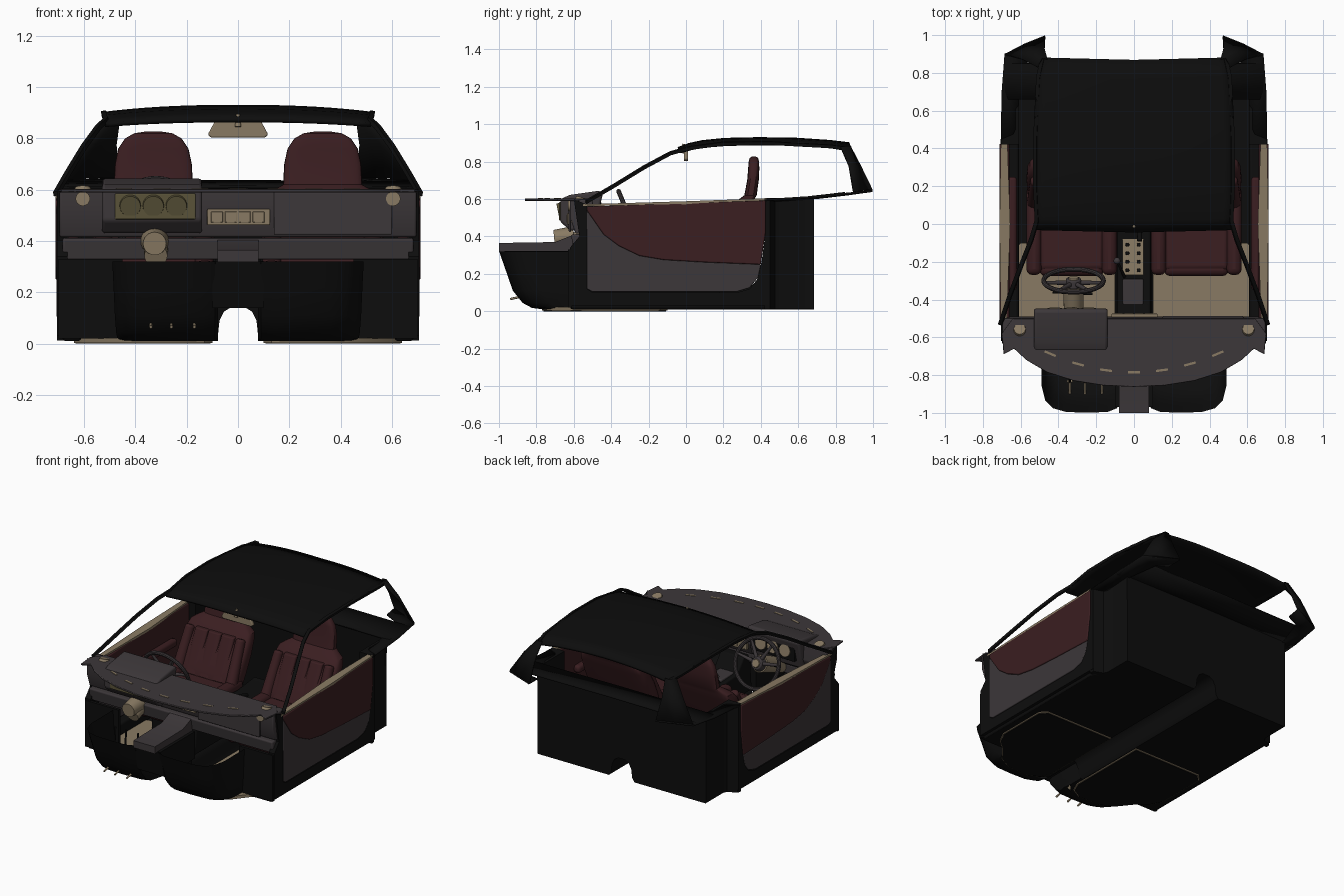
import bpy, bmesh, math
from mathutils import Vector, Matrix

if "Cube" in bpy.data.objects:
    bpy.data.objects.remove(bpy.data.objects["Cube"])

def mat(name, c):
    m = bpy.data.materials.new(name)
    m.diffuse_color = (*c, 1)
    m.use_nodes = True
    m.node_tree.nodes["Principled BSDF"].inputs["Base Color"].default_value = m.diffuse_color
    return m

BLACK = mat("black_trim", (.004, .004, .004))
RED = mat("red_leather", (.043, .013, .015))
GREY = mat("grey_plastic", (.045, .038, .041))
BEIGE = mat("beige_trim", (.25, .195, .125))
OLIVE = mat("olive_gauge", (.1, .085, .04))

def finish(name, bm, m, bevel=0, mirror=False, solid=0):
    bmesh.ops.recalc_face_normals(bm, faces=bm.faces)
    me = bpy.data.meshes.new(name)
    bm.to_mesh(me)
    bm.free()
    ob = bpy.data.objects.new(name, me)
    bpy.context.collection.objects.link(ob)
    me.materials.append(m)
    if solid:
        ob.modifiers.new("solid", 'SOLIDIFY').thickness = solid
    if bevel:
        b = ob.modifiers.new("bevel", 'BEVEL')
        b.width, b.segments, b.limit_method = bevel, 3, 'ANGLE'
    if mirror:
        ob.modifiers.new("mirror", 'MIRROR')
    return ob

def prism(name, pts, axis, a, b, m, **k):
    """Extrude a 2D outline along an axis from a to b."""
    put = {'x': lambda u, v, t: (t, u, v), 'y': lambda u, v, t: (u, t, v), 'z': lambda u, v, t: (u, v, t)}[axis]
    bm = bmesh.new()
    lo, hi = [[bm.verts.new(put(u, v, t)) for u, v in pts] for t in (a, b)]
    bm.faces.new(lo)
    bm.faces.new(hi)
    n = len(pts)
    for i in range(n):
        j = (i + 1) % n
        bm.faces.new((lo[i], lo[j], hi[j], hi[i]))
    return finish(name, bm, m, **k)

def box(name, x, y, z, m, **k):
    return prism(name, [(x[0], y[0]), (x[1], y[0]), (x[1], y[1]), (x[0], y[1])], 'z', z[0], z[1], m, **k)

def loft(name, rows, m, closed=False, **k):
    """Skin a list of point rows; closed rows get end caps."""
    bm = bmesh.new()
    vs = [[bm.verts.new(p) for p in r] for r in rows]
    n = len(rows[0])
    for r0, r1 in zip(vs, vs[1:]):
        for i in range(n if closed else n - 1):
            j = (i + 1) % n
            bm.faces.new((r0[i], r0[j], r1[j], r1[i]))
    if closed:
        bm.faces.new(vs[0])
        bm.faces.new(vs[-1])
    return finish(name, bm, m, **k)

def rod(name, p0, p1, r0, r1, m, **k):
    p0, p1 = Vector(p0), Vector(p1)
    d = p1 - p0
    bm = bmesh.new()
    M = Matrix.Translation((p0 + p1) / 2) @ d.to_track_quat('Z', 'Y').to_matrix().to_4x4()
    bmesh.ops.create_cone(bm, cap_ends=True, segments=24, radius1=r0, radius2=r1, depth=d.length, matrix=M)
    return finish(name, bm, m, **k)

def oval(cx, cy, z, hx, hy, e=.5, n=28):
    ring = []
    for i in range(n):
        c, s = math.cos(2 * math.pi * i / n), math.sin(2 * math.pi * i / n)
        ring.append((cx + hx * math.copysign(abs(c) ** e, c), cy + hy * math.copysign(abs(s) ** e, s), z))
    return ring

# Floor pan with tunnel arch (narrower at the back), rear wall
half = [(.095, .01), (.078, .035), (.072, .09), (.055, .125), (.025, .143)]
arch = half + [(-x, z) for x, z in half[::-1]]
loft("floor_pan", [[(w, y, .01)] + [(x, y, z) for x, z in arch] + [(-w, y, .01)] for w, y in ((.68, -.62), (.68, .4), (.625, .46), (.625, .68))], BLACK)
prism("rear_wall", [(.625, .01)] + arch + [(-.625, .01), (-.63, .61), (.63, .61)], 'y', .67, .685, BLACK)

# Side frames around the doors, sills, rear quarters and front bulkhead
edge = [(.43, .6), (.425, .42), (.405, .27), (.38, .17), (.34, .12), (.27, .1), (-.5, .1), (-.53, .12)]
prism("side_frame", [(-.62, .03), (.45, .03), (.45, .603)] + edge + [(-.53, .57), (-.6, .6), (-.57, .4), (-.62, .34)],
      'x', .665, .705, BLACK, mirror=True)
box("sill", (.61, .685), (-.62, .44), (.01, .1), BLACK, bevel=.015, mirror=True)
prism("rear_quarter", [(.705, .42), (.7, .45), (.64, .475), (.628, .5), (.628, .685), (.61, .685), (.61, .42)], 'z', .012, .605, BLACK, mirror=True)
box("bulkhead_side", (.45, .7), (-.63, -.61), (.02, .33), BLACK, mirror=True)

# Footwells: open rounded tubs either side of the tunnel
rows = []
for z, yf, xo in ((.01, -.76, .46), (.018, -.82, .47), (.045, -.87, .475), (.11, -.922, .48), (.22, -.96, .485), (.32, -.995, .49)):
    rows.append([(.078, -.6, z), (.078, yf + .06, z), (.09, yf + .02, z), (.14, yf, z), (.25, yf - .004, z), (.36, yf, z),
                 (xo - .06, yf + .02, z), (xo - .02, yf + .06, z), (xo, yf + .14, z), (xo, -.6, z)])
loft("footwell", rows, BLACK, mirror=True)
loft("footwell_floor", [[(.078, -.6, .011), (.46, -.6, .011)], [(.078, -.7, .011), (.46, -.65, .011)],
                        [(.14, -.765, .011), (.4, -.75, .011)]], BLACK, mirror=True)
prism("tunnel_bridge", [(-.925, .14), (-.97, .322), (-.6, .322), (-.6, .14)], 'x', -.1, .1, BLACK)
prism("heater_duct", [(-1, .318), (-1, .365), (-.7, .37), (-.6, .41), (-.6, .318)], 'x', -.08, .08, GREY)

# Floor mats with dark underside
mat_pts = [(.1, -.1), (.1, -.66), (.13, -.73), (.2, -.77), (.36, -.765), (.45, -.72), (.53, -.62), (.6, -.56), (.64, -.48), (.64, -.14), (.6, -.1)]
prism("floor_mat", mat_pts, 'z', .003, .022, BEIGE, mirror=True)
prism("mat_backing", [(.37 + (x - .37) * .975, -.43 + (y + .43) * .98) for x, y in mat_pts], 'z', 0, .004, BLACK, mirror=True)

# Doors: red upper, grey lower, beige capping, armrest
split = [(.4, .25), (.1, .262), (-.12, .275), (-.25, .297), (-.36, .35), (-.44, .41), (-.53, .54)]
prism("door_upper", [(-.53, .56), (.425, .592), (.425, .42)] + split, 'x', .66, .712, RED, bevel=.006, mirror=True)
prism("door_lower", split[::-1] + [(.385, .18), (.34, .125), (.27, .104), (-.5, .104), (-.53, .12)], 'x', .66, .708, GREY, bevel=.005, mirror=True)
loft("door_cap", [[(.675, -.55, .562), (.705, -.55, .562), (.705, -.55, .572), (.675, -.55, .572)],
                  [(.655, 0, .572), (.712, 0, .572), (.712, 0, .588), (.655, 0, .588)],
                  [(.67, .43, .59), (.705, .43, .59), (.705, .43, .604), (.67, .43, .604)]], BEIGE, closed=True, mirror=True)
box("door_armrest", (.62, .67), (-.35, .25), (.38, .43), RED, bevel=.018, mirror=True)

# Parcel shelf, roof and pillars
loft("parcel_shelf", [[(-w, y, z), (0, y, z + .004), (w, y, z)] for y, z, w in ((.66, .612, .69), (.75, .622, .69), (.85, .634, .685))], BLACK, solid=.01)
roof = []
for y, zc, w, d in ((-.03, .878, .518, .018), (.03, .9, .523, .022), (.1, .915, .528, .025), (.22, .927, .53, .027),
                    (.4, .931, .53, .028), (.6, .928, .525, .028), (.78, .916, .512, .03), (.88, .904, .49, .035)):
    roof.append([(w * i / 10, y - .012 * (1 - abs(i) / 10), zc - d * abs(i / 10) ** 2.4) for i in range(-10, 11)])
loft("roof", [[(x, y, z - .008) for x, y, z in r] for r in roof], BLACK).modifiers.new("thickness", 'SOLIDIFY').offset = 0
bpy.data.objects["roof"].modifiers[0].thickness = .016
rail = [(.715, -.53, .585), (.665, -.38, .672), (.605, -.22, .77), (.55, -.08, .845), (.52, .02, .873), (.528, .2, .897), (.528, .45, .9), (.512, .78, .882), (.49, .88, .868)]
loft("screen_pillar", [[(x - .018, y - .008, z - .006), (x + .003, y, z - .011), (x + .006, y, z + .006), (x - .012, y - .008, z + .01)]
                       for x, y, z in rail], BLACK, closed=True, mirror=True)
loft("rear_pillar", [[(.46, .88, .885), (.49, .882, .885), (.512, .83, .88)], [(.475, .935, .78), (.56, .915, .78), (.595, .875, .78)],
                     [(.472, .998, .65), (.58, .955, .648), (.685, .9, .64)]], BLACK, solid=.01, mirror=True)
loft("rear_belt", [[(.61, .42, .59), (.705, .42, .6)], [(.61, .7, .61), (.7, .7, .618)], [(.56, .87, .63), (.685, .9, .638)], [(.48, .9, .64), (.472, .997, .648)]],
     BLACK, solid=.01, mirror=True)

# Seats
def seat(cx):
    st = [(.2, .14, .19, .05), (.24, .15, .225, .07), (.34, .19, .235, .075), (.45, .24, .24, .07), (.54, .285, .235, .06), (.58, .31, .222, .05), (.6, .325, .19, .04),
          (.62, .345, .154, .033), (.7, .358, .15, .031), (.76, .362, .137, .03), (.8, .363, .11, .028), (.82, .363, .075, .022), (.827, .363, .03, .01)]
    loft("seat_back", [oval(cx, y, z, w, t) for z, y, w, t in st], RED, closed=True)
    box("seat_cushion", (cx - .18, cx + .18), (-.25, .2), (.11, .3), RED, bevel=.03)
    box("seat_front_roll", (cx - .17, cx + .17), (-.275, -.2), (.16, .295), RED, bevel=.03)
    for s in (-1, 1):
        x = cx + s * .2
        box("seat_bolster", (x - .04, x + .04), (-.27, .2), (.12, .325), RED, bevel=.032)
        rod("back_bolster", (x, .105, .28), (x - s * .012, .235, .56), .038, .03, RED, bevel=.015)
    for i in (-1, 0, 1):
        loft("seat_panel", [oval(cx + i * .098, .125 + .45 * (z - .31), z, .047, .022) for z in (.3, .4, .5, .56)], RED, closed=True, bevel=.006)
    box("seat_base", (cx - .17, cx + .17), (-.2, .18), (.02, .12), BLACK)
for cx in (-.33, .33):
    seat(cx)

# Dashboard: curved top, body, lower panel
edge = [(.64, -.5), (.7, -.58), (.69, -.69), (.635, -.66), (.57, -.72), (.46, -.785), (.32, -.83), (.16, -.855)]
prism("dash_top", edge + [(0, -.862)] + [(-x, y) for x, y in edge[::-1]], 'z', .59, .602, GREY, bevel=.004)
prism("dash_body", [(-.5, .598), (-.62, .595), (-.62, .5), (-.59, .415), (-.53, .415), (-.49, .5)], 'x', -.695, .695, GREY, bevel=.008)
prism("dash_lower", [(-.6, .325), (-.615, .41), (-.54, .415), (-.54, .35)], 'x', -.685, .685, GREY, bevel=.01)
box("glove_box", (.15, .58), (-.51, -.487), (.48, .57), GREY, bevel=.008)
box("dash_panel", (.14, .6), (-.627, -.615), (.425, .59), GREY, bevel=.004)

# Instrument pod, gauges seen both sides
prism("instrument_pod", [(-.672, .6), (-.62, .622), (-.46, .645), (-.445, .625), (-.49, .44), (-.62, .43), (-.672, .48)], 'x', -.53, -.14, GREY, bevel=.022)
box("gauge_backing", (-.48, -.165), (-.678, -.665), (.485, .585), OLIVE, bevel=.004)
box("gauge_panel", (-.49, -.18), (-.485, -.455), (.49, .61), BLACK, bevel=.004)
for x in (-.42, -.33, -.24):
    rod("gauge_can", (x, -.66, .54), (x, -.685, .535), .045, .04, OLIVE)
    rod("gauge_dial", (x, -.46, .55), (x, -.448, .552), .04, .04, BEIGE)

# Centre vents, round corner vents, defroster slots
for y in (-.635, -.495):
    box("vent_panel", (-.12, .125), (y, y + .02), (.462, .525), BEIGE, bevel=.004)
    for i in range(4):
        x = -.105 + i * .054
        box("vent_slot", (x, x + .046), (y - .003, y + .023), (.472, .515), BEIGE, bevel=.003)
rod("corner_vent", (.605, -.56, .59), (.605, -.555, .608), .036, .03, BEIGE, mirror=True)
rod("corner_vent_back", (.605, -.63, .565), (.605, -.61, .565), .028, .028, BEIGE, mirror=True)
for i in range(-3, 4):
    x = i * .148
    ob = box("defrost_slot", (-.032, .032), (-.006, .006), (.598, .605), BEIGE)
    ob.location, ob.rotation_euler.z = (x, -.785 + .5 * x * x, 0), x * .9

# Steering wheel and column
W = Matrix.Translation((-.32, -.3, .495)) @ Matrix.Rotation(-1.18, 4, 'X')
ring = []
for i in range(49):
    a = 2 * math.pi * i / 48
    ring.append([W @ Vector((math.cos(a) * (.158 + .013 * math.cos(b)), math.sin(a) * (.158 + .013 * math.cos(b)), .013 * math.sin(b)))
                 for b in [k * math.pi / 5 for k in range(10)]])
loft("steering_rim", ring, GREY, closed=True)
for a in (-10, 190, 240, 300):
    a = math.radians(a)
    rod("wheel_spoke", W @ Vector((.03 * math.cos(a), .03 * math.sin(a), -.01)), W @ Vector((.158 * math.cos(a), .158 * math.sin(a), 0)), .013, .008, GREY)
rod("wheel_hub", W @ Vector((0, 0, -.03)), W @ Vector((0, 0, .012)), .05, .038, GREY, bevel=.006)
rod("hub_cap", W @ Vector((0, 0, .01)), W @ Vector((0, 0, .018)), .028, .024, BEIGE)
rod("steering_column", W @ Vector((0, 0, -.4)), W @ Vector((0, 0, -.03)), .045, .055, BEIGE)
rod("column_boot", (-.325, -.705, .39), (-.325, -.6, .4), .045, .055, BEIGE)
rod("column_stalk", (-.43, -.36, .48), (-.22, -.37, .475), .007, .007, BLACK)

# Centre console with switch panel, gear lever and handbrake
prism("centre_console", [(-.58, .15), (-.56, .4), (-.49, .4), (-.42, .31), (-.1, .29), (.12, .28), (.3, .3), (.3, .15)], 'x', -.088, .088, BLACK, bevel=.01)
prism("switch_panel", [(-.27, .297), (-.27, .31), (-.08, .297), (-.08, .287)], 'x', -.06, .05, BEIGE)
for i in range(4):
    for x in (-.035, .025):
        rod("console_switch", (x, -.11 - i * .045, .295 + i * .003), (x, -.11 - i * .045, .306 + i * .003), .011, .009, BLACK)
box("gear_gate", (-.06, .05), (-.46, -.29), (.29, .318), GREY, bevel=.008)
box("radio", (-.075, .075), (-.487, -.475), (.335, .365), BEIGE)
box("heater_plug", (-.06, .05), (-.63, -.605), (.33, .36), BEIGE)
rod("gear_lever", (-.05, -.28, .3), (-.088, -.2, .375), .008, .006, BLACK)
bm = bmesh.new()
bmesh.ops.create_uvsphere(bm, u_segments=20, v_segments=12, radius=.018, matrix=Matrix.Translation((-.09, -.195, .385)))
finish("gear_knob", bm, GREY)
rod("handbrake", (.03, .05, .3), (.03, -.09, .34), .012, .013, BLACK)

# Pedals
for x, w in ((-.34, .016), (-.26, .022), (-.17, .022)):
    box("pedal", (x - w, x + w), (-.84, -.825), (.07, .13), BEIGE, bevel=.004)
    rod("pedal_arm", (x, -.94, .065), (x, -.83, .09), .006, .006, BEIGE)
    rod("pedal_hanger", (x, -.835, .11), (x, -.82, .32), .006, .006, BLACK)

# Rear-view mirror
prism("mirror", [(-.09, .867), (.09, .867), (.118, .815), (.105, .803), (-.105, .803), (-.118, .815)][::-1],
      'y', -.012, .012, BEIGE, bevel=.006)
rod("mirror_stem", (0, -.02, .845), (0, -.012, .895), .012, .007, BEIGE)

for ob in [o for o in bpy.data.objects if o.type == 'MESH']:
    bpy.ops.object.select_all(action='DESELECT')
    ob.select_set(True)
    bpy.context.view_layer.objects.active = ob
    bpy.ops.object.shade_smooth_by_angle(angle=math.radians(35))
